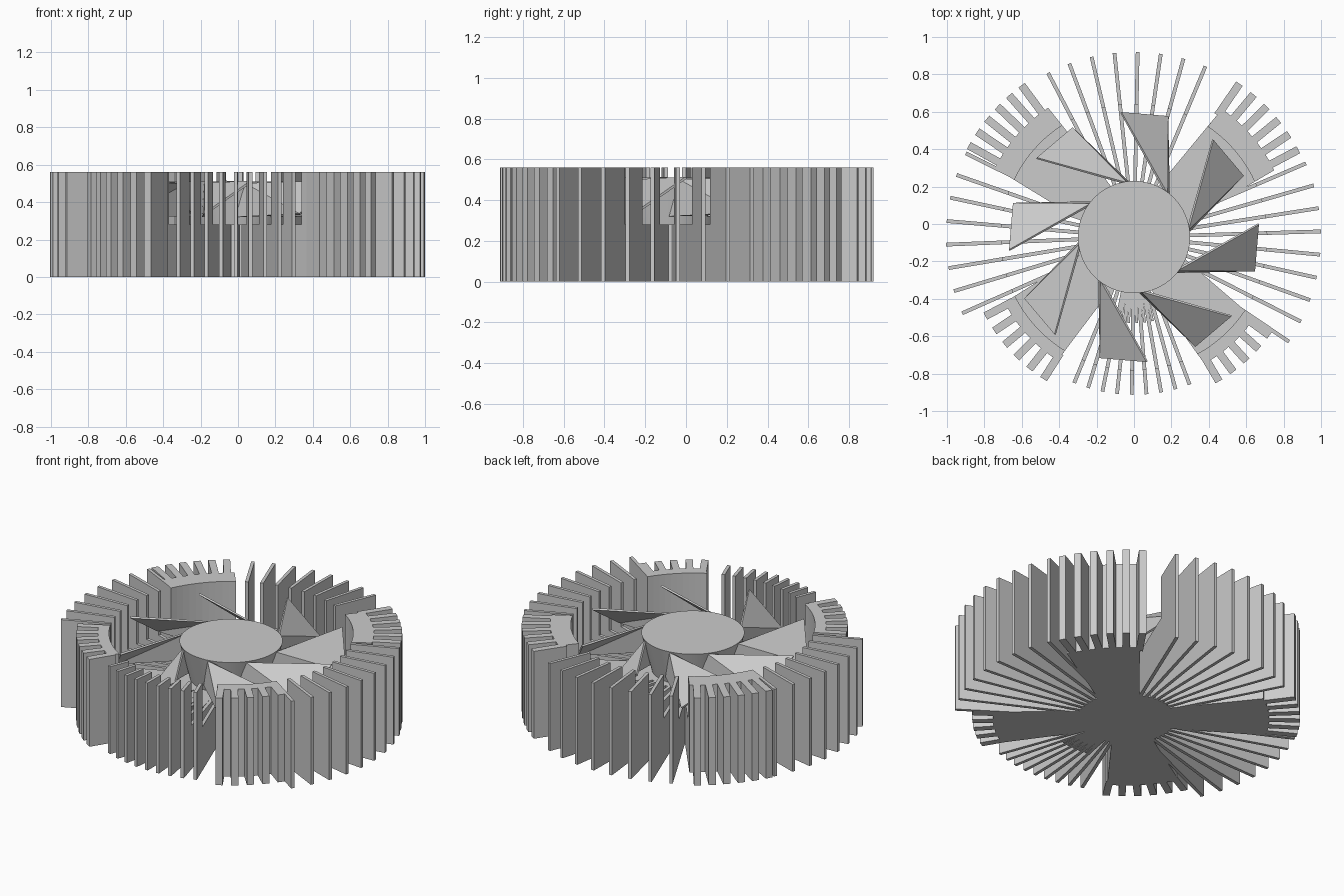
import bpy, bmesh
from math import sin, cos, asin, radians
from mathutils import Vector, Matrix

if "Cube" in bpy.data.objects:
    bpy.data.objects.remove(bpy.data.objects["Cube"])

CENTRE = Matrix.Translation((0, -0.07, 0))
TOP, FLOOR, POCKET, CORE = 0.56, 0.28, 0.71, 0.285


def make_object(name, bm):
    bmesh.ops.recalc_face_normals(bm, faces=bm.faces)
    bm.transform(CENTRE)
    mesh = bpy.data.meshes.new(name)
    bm.to_mesh(mesh)
    bm.free()
    ob = bpy.data.objects.new(name, mesh)
    bpy.context.collection.objects.link(ob)
    return ob


def extrude(bm, points, offset):
    """Close a planar outline into a prism."""
    face = bm.faces.new([bm.verts.new(p) for p in points])
    geom = bmesh.ops.extrude_face_region(bm, geom=[face])["geom"]
    bmesh.ops.translate(bm, vec=offset,
                        verts=[g for g in geom if isinstance(g, bmesh.types.BMVert)])


def radial_plate(bm, profile, angle, thick):
    """Upright plate: (radius, z) profile, turned to an angle in degrees."""
    rot = Matrix.Rotation(radians(angle), 3, 'Z')
    extrude(bm, [rot @ Vector((r, -thick / 2, z)) for r, z in profile],
            rot @ Vector((0, thick, 0)))


def cone(bm, r1, r2, z0, z1, n=64):
    bmesh.ops.create_cone(bm, cap_ends=True, segments=n, radius1=r1, radius2=r2,
                          depth=z1 - z0, matrix=Matrix.Translation((0, 0, (z0 + z1) / 2)))


# Solid core under the fan
bm = bmesh.new()
cone(bm, CORE, CORE, 0, FLOOR)
make_object("core", bm)

# Fins: name, first angle, pitch, count, outer radius
for name, start, pitch, count, R in (
        ("right_fins", -34, 7.15, 9, 1.0), ("back_fins", 67.3, 7.19, 8, 0.99),
        ("left_fins", 153.5, 7.2, 8, 1.005), ("front_fins", 247.7, 5.37, 9, 0.843)):
    bm = bmesh.new()
    profile = [(CORE - 0.02, 0), (R, 0), (R, TOP), (POCKET, TOP),
               (POCKET, FLOOR), (CORE - 0.02, FLOOR)]
    for i in range(count):
        radial_plate(bm, profile, start + i * pitch, 0.02)
    make_object(name, bm)

# Short stub fins at the front of the core
bm = bmesh.new()
for i in range(5):
    radial_plate(bm, [(0.26, 0), (0.46, 0), (0.46, FLOOR), (0.26, FLOOR)],
                 261 + i * 5.37, 0.014)
make_object("stub_fins", bm)

# Corner arms: direction, body radius, half width, teeth first/last angle, count, tip radius
for name, mid, body, half, t0, t1, count, tip in (
        ("arm_back_right", 40.5, 0.83, 0.215, 28, 55.5, 6, 0.995),
        ("arm_back_left", 138.6, 0.83, 0.215, 126.5, 151, 6, 1.01),
        ("arm_front_left", 222.5, 0.775, 0.21, 208, 237.5, 6, 0.90),
        ("arm_front_right", 312.5, 0.775, 0.18, 300.5, 324, 5, 0.895)):

    def arc(r):
        w = 0.12 + (half - 0.12) * (r - CORE) / (body - CORE)
        a = asin(w / r)
        return [Vector((r * cos(radians(mid) + a * t / 5),
                        r * sin(radians(mid) + a * t / 5), 0)) for t in range(-5, 6)]

    bm = bmesh.new()
    extrude(bm, arc(body) + arc(CORE - 0.01)[::-1], Vector((0, 0, FLOOR)))
    up = Vector((0, 0, FLOOR))
    extrude(bm, [p + up for p in arc(body) + arc(POCKET)[::-1]], Vector((0, 0, TOP - FLOOR)))
    for i in range(count):
        radial_plate(bm, [(body - 0.04, 0), (tip, 0), (tip, TOP), (body - 0.04, TOP)],
                     t0 + (t1 - t0) * i / (count - 1), 0.042)
    make_object(name, bm)

# Fan hub, tapering downward
bm = bmesh.new()
cone(bm, 0.24, 0.30, FLOOR, 0.51)
hub = make_object("fan_hub", bm)
for ob in (hub, bpy.data.objects["core"]):
    for p in ob.data.polygons:
        p.use_smooth = abs(p.normal.z) < 0.9

# Eight swept, twisted fan blades: radius, angle, z of each corner
bm = bmesh.new()
corners = ((0.29, 53, 0.50), (0.67, 96, 0.51), (0.67, 74.5, 0.335), (0.255, 43, 0.32))
for k in range(8):
    v = [bm.verts.new((r * cos(radians(a + 45 * k)), r * sin(radians(a + 45 * k)), z))
         for r, a, z in corners]
    bm.faces.new((v[0], v[1], v[2]))
    bm.faces.new((v[0], v[2], v[3]))
blades = make_object("fan_blades", bm)
solid = blades.modifiers.new("thickness", 'SOLIDIFY')
solid.thickness = 0.012
solid.offset = 0
